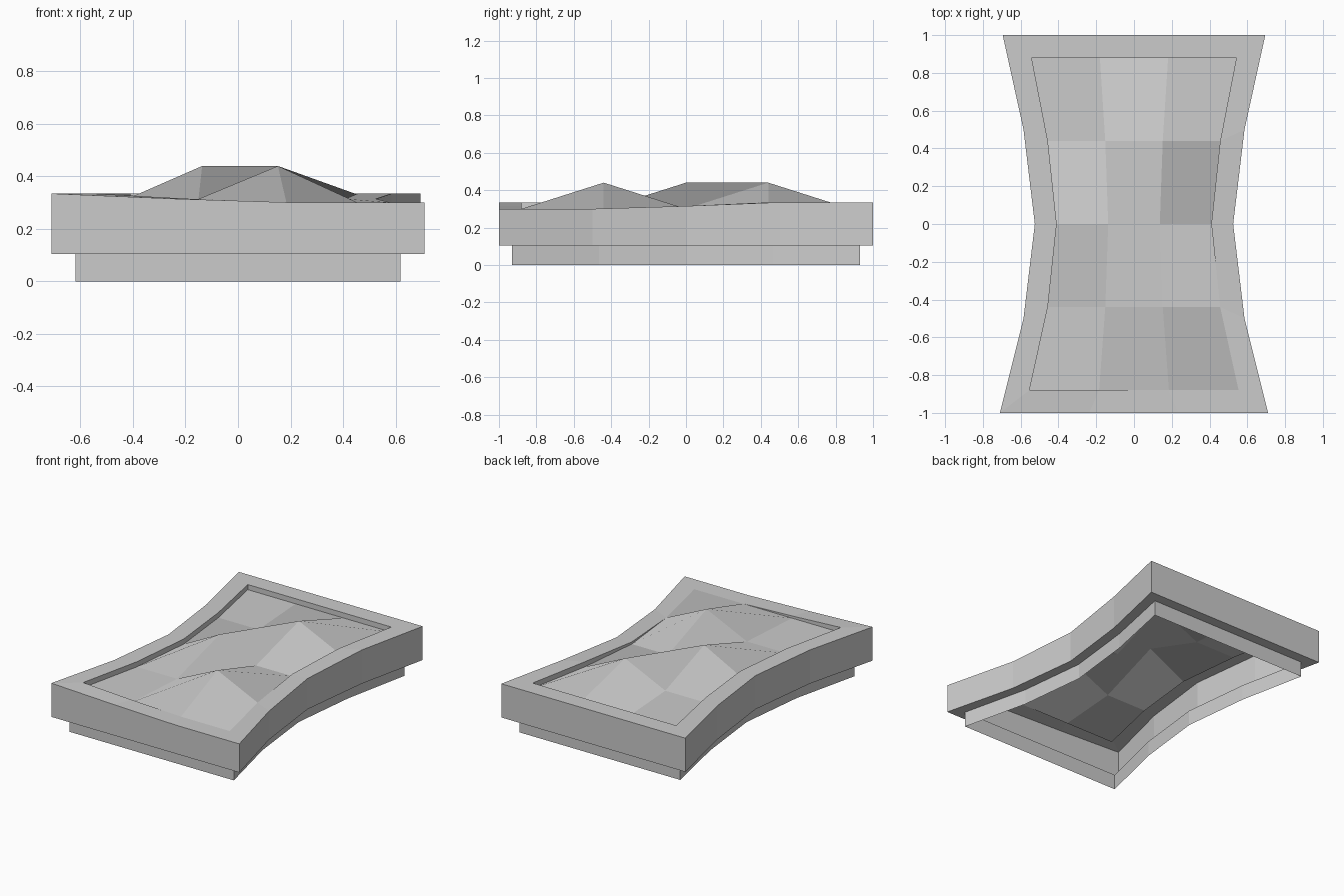
import bpy, bmesh

if "Cube" in bpy.data.objects:
    bpy.data.objects.remove(bpy.data.objects["Cube"])

HALF_WIDTH = [0.71, 0.585, 0.525, 0.585, 0.695]   # per row, front to back
ROW_Y = [-1, -0.5, 0, 0.5, 1]
LEDGE_Z, FLOOR_Z, RIM_Z, PEAK_Z = 0.105, 0.30, 0.335, 0.44
RIM_DIPS = {(1, 0): 0.315, (2, 0): 0.30, (3, 0): 0.30, (3, 1): 0.30, (3, 2): 0.315}
PEAKS = {(2, 1), (1, 2), (2, 3)}

# Perimeter of the 4 x 5 grid, counter-clockwise from the front left
PERIMETER = ([(c, 0) for c in range(4)] + [(3, r) for r in range(1, 5)]
             + [(c, 4) for c in (2, 1, 0)] + [(0, r) for r in (3, 2, 1)])


def point(c, r, sx, sy, z):
    return ((c / 1.5 - 1) * HALF_WIDTH[r] * sx, ROW_Y[r] * sy, z)


def rim_z(c, r):
    return RIM_DIPS.get((c, r), RIM_Z)


def finish(bm, name):
    bmesh.ops.remove_doubles(bm, verts=bm.verts, dist=0.0005)
    mesh = bpy.data.meshes.new(name)
    bm.to_mesh(mesh)
    bm.free()
    obj = bpy.data.objects.new(name, mesh)
    bpy.context.collection.objects.link(obj)
    return obj


# Open-bottomed frame: plinth, ledge, outer wall, rim and inner lip
bm = bmesh.new()
levels = [(0.873, 0.93, lambda c, r: 0),
          (0.873, 0.93, lambda c, r: LEDGE_Z),
          (1, 1, lambda c, r: LEDGE_Z),
          (1, 1, rim_z),
          (0.78, 0.88, rim_z),
          (0.78, 0.88, lambda c, r: FLOOR_Z)]
rings = [[bm.verts.new(point(c, r, sx, sy, z(c, r))) for c, r in PERIMETER]
         for sx, sy, z in levels]
for low, high in zip(rings, rings[1:]):
    for i in range(len(low)):
        j = (i + 1) % len(low)
        bm.faces.new((low[i], low[j], high[j], high[i]))
finish(bm, "tile_frame")

# Faceted ground with three peaks
bm = bmesh.new()
grid = [[bm.verts.new(point(c, r, 0.78, 0.88, PEAK_Z if (c, r) in PEAKS else FLOOR_Z))
         for c in range(4)] for r in range(5)]
for r in range(4):
    for c in range(3):
        bm.faces.new((grid[r][c], grid[r][c + 1], grid[r + 1][c + 1], grid[r + 1][c]))
finish(bm, "terrain")
